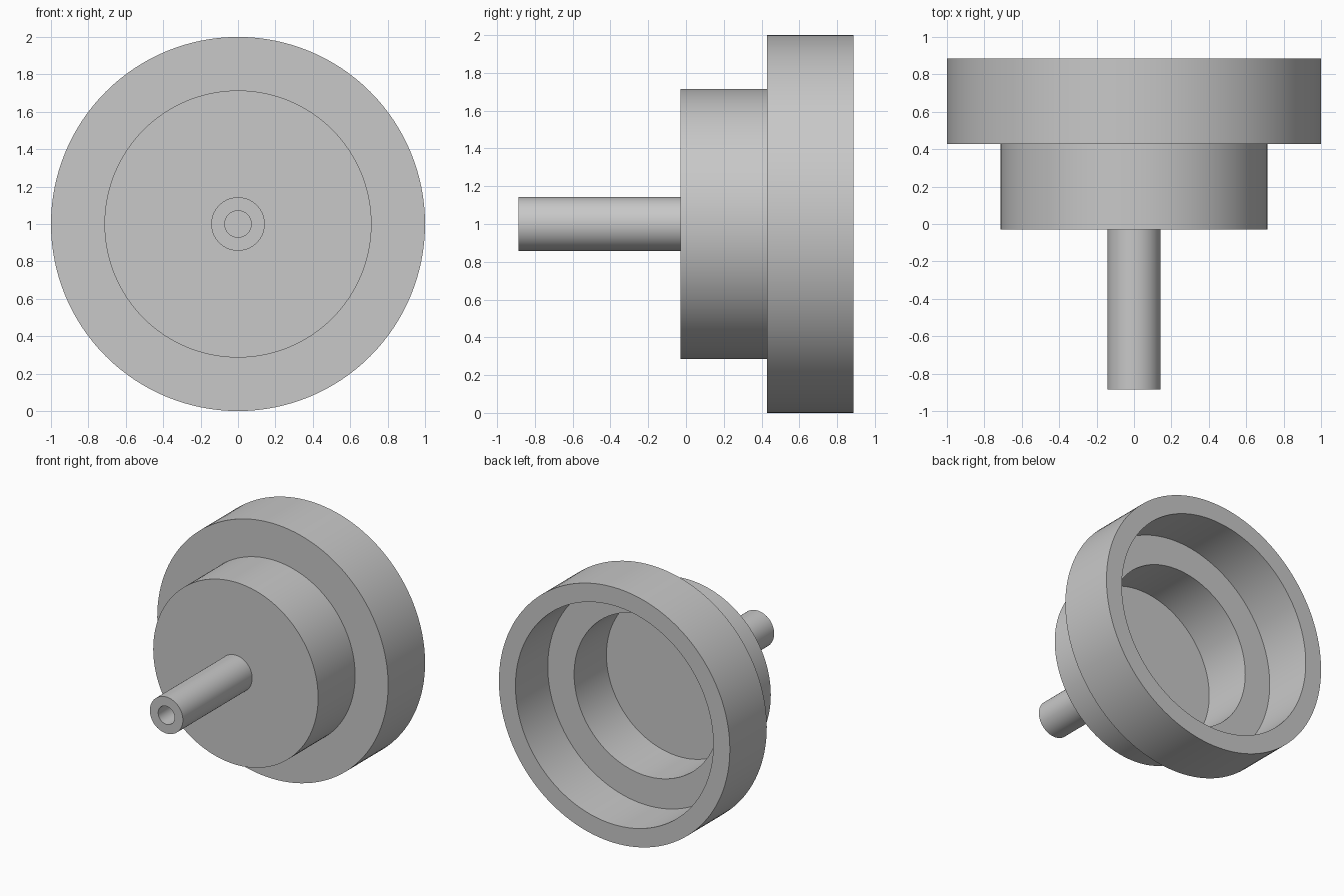
import bpy
import bmesh
import math
from mathutils import Matrix, Vector

cube = bpy.data.objects.get("Cube")
if cube:
    bpy.data.objects.remove(cube)

GREY = (0.58, 0.58, 0.58, 1.0)
grey = bpy.data.materials.new("plain grey")
grey.use_nodes = True
grey.diffuse_color = GREY
grey.node_tree.nodes["Principled BSDF"].inputs["Base Color"].default_value = GREY


def lathe(name, profile, segments=128):
    """Spin (radius, y) points around the horizontal axis at z = 1."""
    bm = bmesh.new()
    verts = [bm.verts.new((r, y, 0)) for r, y in profile]
    edges = [bm.edges.new(pair) for pair in zip(verts, verts[1:])]
    bmesh.ops.spin(bm, geom=verts + edges, cent=(0, 0, 0), axis=(0, 1, 0),
                   angle=math.tau, steps=segments, use_duplicate=False)
    bmesh.ops.remove_doubles(bm, verts=bm.verts, dist=0.0001)
    bmesh.ops.recalc_face_normals(bm, faces=bm.faces)
    bmesh.ops.transform(bm, matrix=Matrix.Translation(Vector((0, 0, 1))), verts=bm.verts)
    mesh = bpy.data.meshes.new(name)
    bm.to_mesh(mesh)
    bm.free()
    mesh.materials.append(grey)
    obj = bpy.data.objects.new(name, mesh)
    bpy.context.collection.objects.link(obj)
    bpy.ops.object.select_all(action="DESELECT")
    obj.select_set(True)
    bpy.context.view_layer.objects.active = obj
    bpy.ops.object.shade_smooth_by_angle(angle=math.radians(30))
    return obj


# Stepped cup, hollow from the back, with a tubular stem and blind bore
STEM_TIP, CUP_FRONT, STEP, BACK = -0.886, -0.029, 0.429, 0.886
LEDGE, FLOOR = 0.486, 0.086
lathe("stepped_cup_with_stem", [
    (0, CUP_FRONT), (0.071, CUP_FRONT), (0.071, STEM_TIP),   # bore
    (0.143, STEM_TIP), (0.143, CUP_FRONT),                   # stem
    (0.714, CUP_FRONT), (0.714, STEP),                       # small drum
    (1.0, STEP), (1.0, BACK),                                # large drum
    (0.857, BACK), (0.857, LEDGE),                           # wide recess
    (0.629, LEDGE), (0.629, FLOOR), (0, FLOOR),              # inner recess
])
